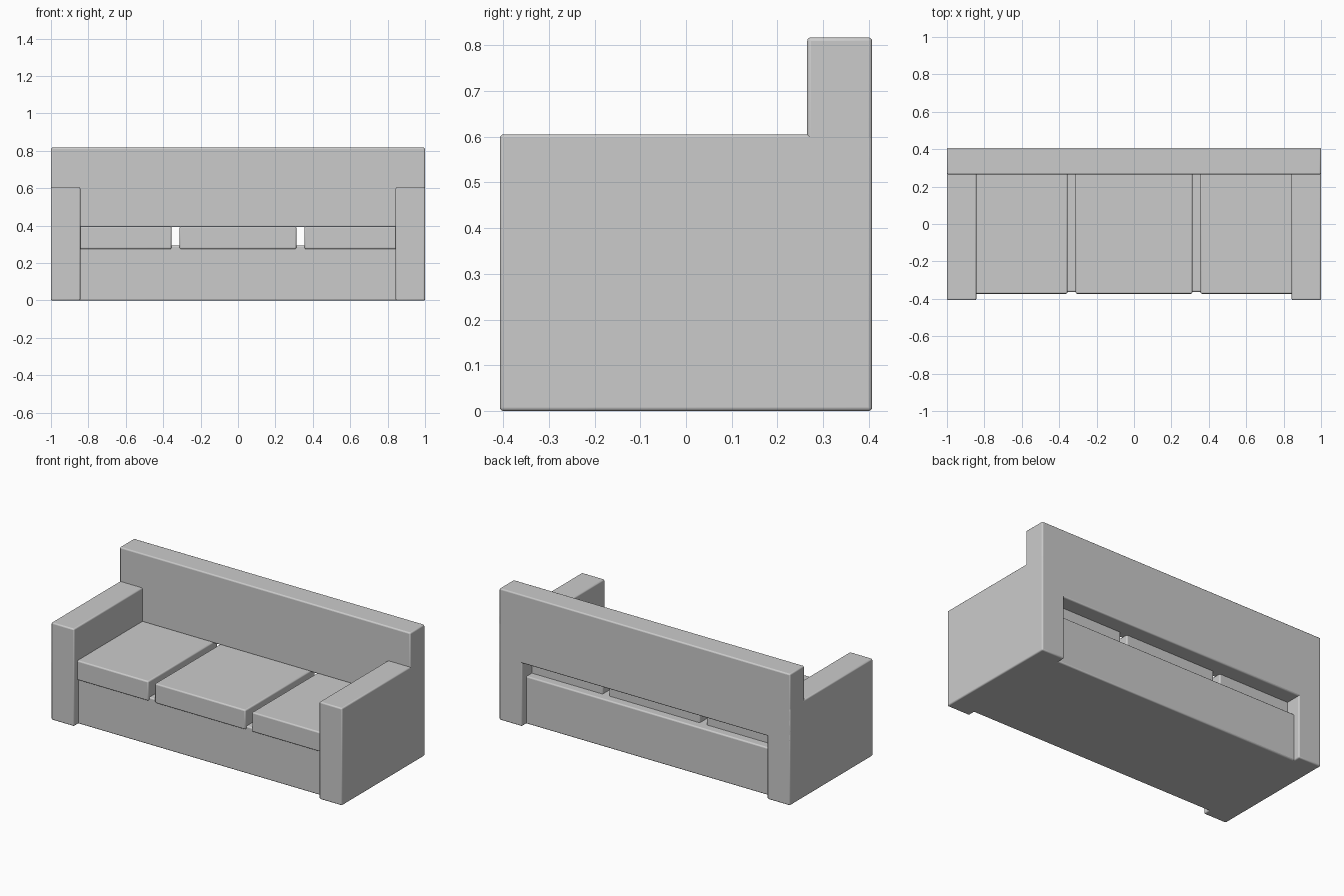
import bpy

if "Cube" in bpy.data.objects:
    bpy.data.objects.remove(bpy.data.objects["Cube"])


def box(name, x, y, z, bevel=0.008):
    """Rounded-edge box from (min, max) ranges on each axis."""
    size = [r[1] - r[0] for r in (x, y, z)]
    centre = [(r[0] + r[1]) / 2 for r in (x, y, z)]
    bpy.ops.mesh.primitive_cube_add(size=1, location=centre)
    ob = bpy.context.object
    ob.name = name
    ob.scale = size
    bpy.ops.object.transform_apply(location=False, rotation=False, scale=True)
    mod = ob.modifiers.new("soft_edges", 'BEVEL')
    mod.width = bevel
    mod.segments = 3
    bpy.ops.object.shade_smooth_by_angle()
    return ob


DEPTH = 0.407

# Arms, full depth
for side, label in ((-1, "left"), (1, "right")):
    box(label + "_arm", sorted((side * 0.843, side)), (-DEPTH, DEPTH), (0, 0.605))

# Backrest across the full width, stopping above the base
box("backrest", (-1, 1), (0.265, DEPTH), (0.392, 0.817))

# Base between the arms, set back at front and rear
box("base", (-0.86, 0.86), (-0.363, 0.363), (0, 0.295))

# Three seat cushions, outer ones tucked into the arms
for i, label in ((-1, "left"), (0, "middle"), (1, "right")):
    cx = i * 0.668
    box(label + "_seat_cushion", (cx - 0.312, cx + 0.312), (-0.373, 0.31), (0.275, 0.397))
